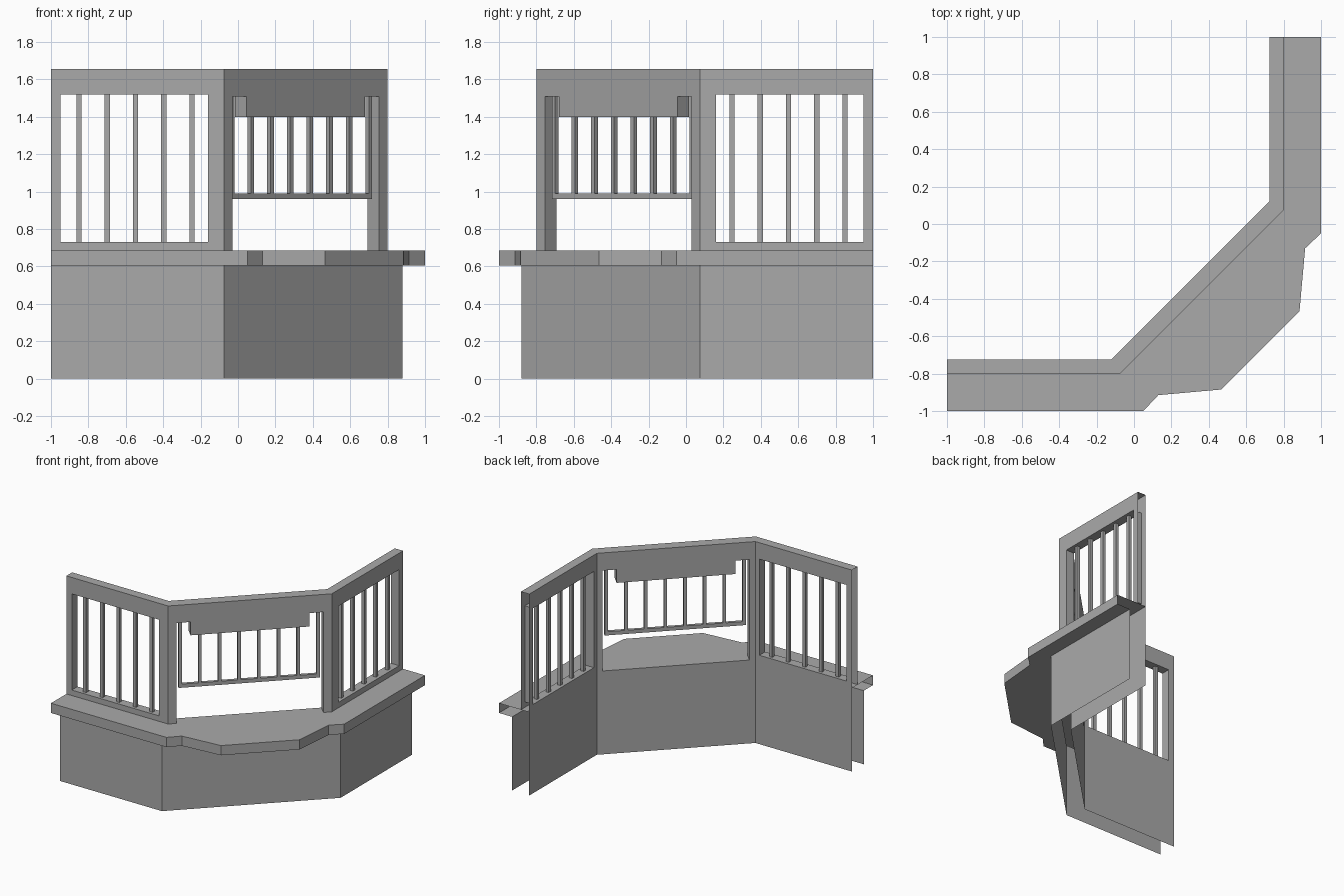
import bpy, bmesh, math
from mathutils import Matrix, Vector

cube = bpy.data.objects.get("Cube")
if cube:
    bpy.data.objects.remove(cube)

grey = bpy.data.materials.new("plain grey")
grey.use_nodes = True
COLOUR = (0.4, 0.4, 0.4, 1)
grey.diffuse_color = COLOUR
grey.node_tree.nodes["Principled BSDF"].inputs["Base Color"].default_value = COLOUR

BASE_TOP, COUNTER_TOP, TOP = 0.605, 0.685, 1.655


def flip(p):
    """Mirror a plan point across the booth's diagonal axis."""
    return (-p[1], -p[0])


def mirrored(path):
    return path + [flip(p) for p in reversed(path)]


# Plan lines, running from the left end to the right end
wall_front = mirrored([(-1, -0.8), (-0.075, -0.8)])
wall_back = mirrored([(-1, -0.725), (-0.123, -0.725)])
base_line = mirrored([(-1, -0.88), (-0.075, -0.88)])
counter_edge = mirrored([(-1, -1), (0.05, -1), (0.13, -0.915), (0.465, -0.885)])


def finish(bm, name):
    bmesh.ops.remove_doubles(bm, verts=bm.verts, dist=0.0005)
    bmesh.ops.recalc_face_normals(bm, faces=bm.faces)
    mesh = bpy.data.meshes.new(name)
    bm.to_mesh(mesh)
    bm.free()
    mesh.materials.append(grey)
    obj = bpy.data.objects.new(name, mesh)
    bpy.context.collection.objects.link(obj)
    return obj


def face(bm, points):
    bm.faces.new([bm.verts.new(p) for p in points])


def strip(bm, path, z0, z1):
    for a, b in zip(path, path[1:]):
        face(bm, [(*a, z0), (*b, z0), (*b, z1), (*a, z1)])


def band(bm, outer, inner, z):
    face(bm, [(*p, z) for p in outer + inner[::-1]])


def box(bm, x, y, z0, z1, length, depth, angle=0):
    m = (Matrix.Translation((x, y, (z0 + z1) / 2)) @ Matrix.Rotation(angle, 4, 'Z')
         @ Matrix.Diagonal((length, depth, z1 - z0, 1)))
    bmesh.ops.create_cube(bm, size=1, matrix=m)


def pierced_wall(bm, front, back, zs, solid):
    """Front and back sheets on a grid of cells, with reveals around the holes."""
    cols, rows = len(front) - 1, len(zs) - 1
    for i in range(cols):
        for j in range(rows):
            z0, z1 = zs[j], zs[j + 1]
            if solid(i, j):
                for line in (front, back):
                    strip(bm, line[i:i + 2], z0, z1)
                continue
            for k in (i, i + 1):
                if solid(i - 1 if k == i else i + 1, j):
                    f, b = front[k], back[k]
                    face(bm, [(*f, z0), (*b, z0), (*b, z1), (*f, z1)])
            for k, nj in ((j, j - 1), (j + 1, j + 1)):
                if 0 <= nj < rows and solid(i, nj):
                    band(bm, front[i:i + 2], back[i:i + 2], zs[k])


# Base: outer and inner sheets, open at the ends
bm = bmesh.new()
strip(bm, base_line, 0, BASE_TOP)
strip(bm, wall_back, 0, COUNTER_TOP)
finish(bm, "base_panels")

# Counter: top, edge and overhanging underside
bm = bmesh.new()
band(bm, counter_edge, wall_back, COUNTER_TOP)
strip(bm, counter_edge, BASE_TOP, COUNTER_TOP)
band(bm, counter_edge, base_line, BASE_TOP)
finish(bm, "counter")

# Wall cap
bm = bmesh.new()
band(bm, wall_front, wall_back, TOP)
finish(bm, "wall_cap")

# Side walls with barred windows
SILL, HEAD = 0.73, 1.52
cuts = [-0.95, -0.16]
front = [wall_front[0]] + [(x, -0.8) for x in cuts] + [wall_front[1]]
back = [wall_back[0]] + [(x, -0.725) for x in cuts] + [wall_back[1]]
levels = [COUNTER_TOP, SILL, HEAD, TOP]
for side in ("left_end", "right_end"):
    turn = flip if side == "right_end" else (lambda p: p)
    bm = bmesh.new()
    pierced_wall(bm, [turn(p) for p in front], [turn(p) for p in back], levels,
                 lambda i, j: (i, j) != (1, 1))
    finish(bm, side + "_wall")
    bm = bmesh.new()
    for n in range(5):
        x, y = turn((-0.85 + 0.151 * n, -0.7625))
        box(bm, x, y, SILL, HEAD, 0.027, 0.027)
    finish(bm, side + "_window_bars")

# Serving opening: posts and a header with a dropped middle
SHIFT, DROP, NOTCH = 0.0615, 1.40, 1.51
cuts = [-0.03, 0.045, 0.68, 0.755]
front = [wall_front[1]] + [(x, x - 0.725) for x in cuts] + [wall_front[2]]
back = ([wall_back[1]] + [(x - SHIFT, x - 0.725 + SHIFT) for x in cuts]
        + [wall_back[2]])
bm = bmesh.new()
pierced_wall(bm, front, back, [COUNTER_TOP, DROP, NOTCH, TOP],
             lambda i, j: i in (0, 4) or j == 2 or (i, j) == (2, 1))
finish(bm, "serving_wall")

# Hanging grille: bars and bottom rail
bm = bmesh.new()
MID, HALF, BAR, RAIL = 0.3315, 0.3685, 0.025, 0.96
for n in range(8):
    x = MID - HALF + 2 * HALF * n / 7
    box(bm, x, x - 2 * MID, RAIL + BAR, NOTCH if n in (0, 7) else DROP,
        BAR, BAR, math.pi / 4)
box(bm, MID, -MID, RAIL, RAIL + 0.03, 2 * HALF * math.sqrt(2) + BAR, BAR, math.pi / 4)
finish(bm, "serving_grille")
